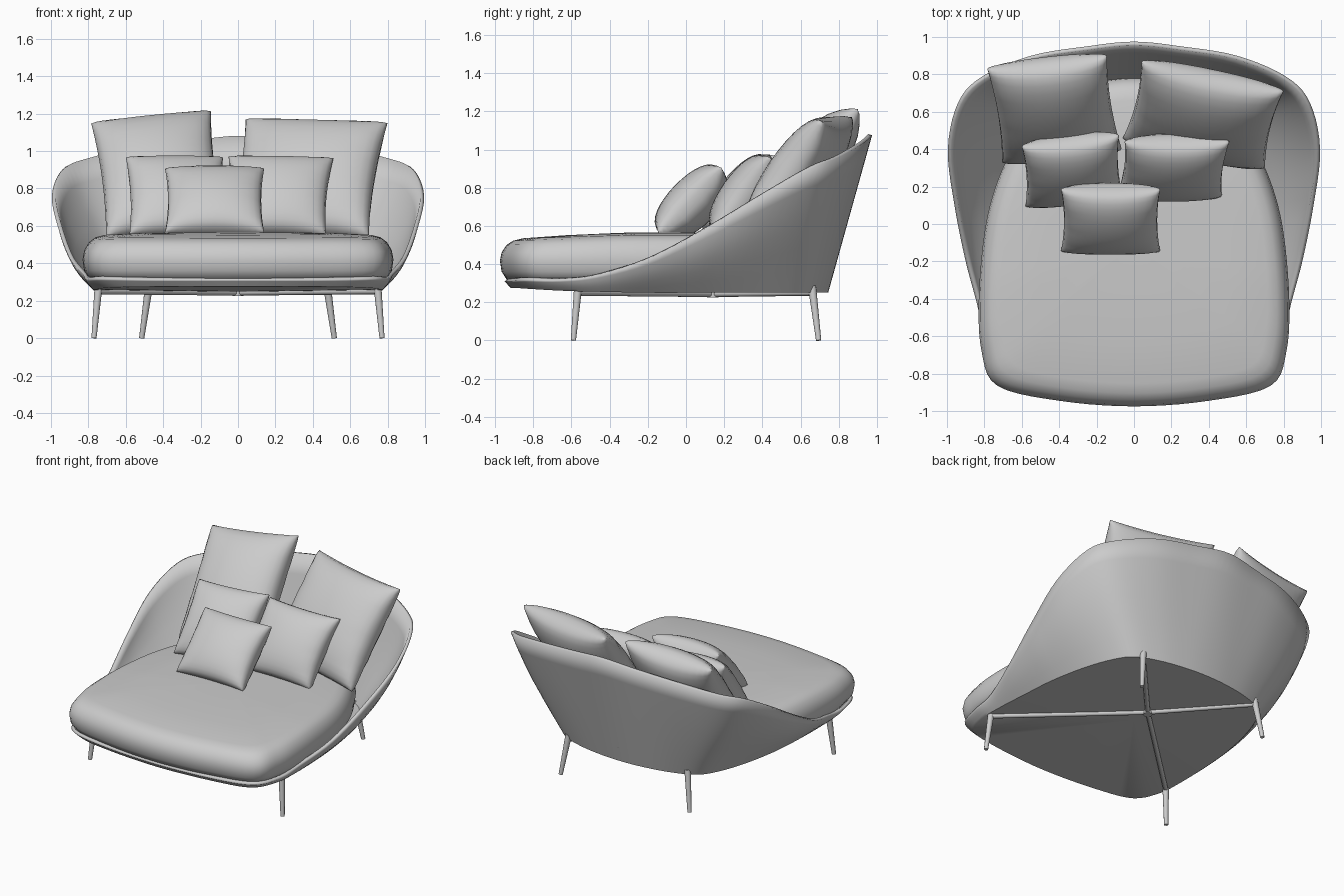
import bpy, bmesh, math
from mathutils import Vector, Matrix

cube = bpy.data.objects.get("Cube")
if cube:
    bpy.data.objects.remove(cube)

grey = bpy.data.materials.new("soft_grey")
grey.use_nodes = True
grey.diffuse_color = (0.6, 0.6, 0.6, 1)
grey.node_tree.nodes["Principled BSDF"].inputs["Base Color"].default_value = grey.diffuse_color


def finish(name, bm, angle=40):
    """Turn a bmesh into a smooth shaded grey object."""
    bmesh.ops.recalc_face_normals(bm, faces=bm.faces)
    mesh = bpy.data.meshes.new(name)
    bm.to_mesh(mesh)
    bm.free()
    mesh.materials.append(grey)
    obj = bpy.data.objects.new(name, mesh)
    bpy.context.collection.objects.link(obj)
    bpy.ops.object.select_all(action="DESELECT")
    obj.select_set(True)
    bpy.context.view_layer.objects.active = obj
    bpy.ops.object.shade_smooth_by_angle(angle=math.radians(angle))
    return obj


def mirrored_loop(half, steps=5):
    """Mirror a front-to-back half outline and smooth it into a closed loop."""
    right = [Vector(p) for p in half]
    pts = right + [Vector((-p.x, p.y, p.z)) for p in right[-2:0:-1]]
    out, n = [], len(pts)
    for i in range(n):
        a, b, c, d = (pts[(i + k - 1) % n] for k in range(4))
        for s in range(steps):
            t = s / steps
            out.append(b + 0.5 * t * (c - a + t * (2 * a - 5 * b + 4 * c - d
                                                   + t * (3 * (b - c) + d - a))))
    return out


def loft(bm, rings):
    """Skin closed rings of equal length; return the vertex rings."""
    rows = [[bm.verts.new(p) for p in ring] for ring in rings]
    for low, high in zip(rows, rows[1:]):
        for i in range(len(low)):
            j = (i + 1) % len(low)
            bm.faces.new((low[i], low[j], high[j], high[i]))
    return rows


def fan(bm, row, centre):
    hub = bm.verts.new(centre)
    for i in range(len(row)):
        bm.faces.new((row[i], row[(i + 1) % len(row)], hub))


# Shell: sweeping rim lofted up from a narrower base
rim = mirrored_loop([
    (0, -.95, .31), (.45, -.92, .31), (.73, -.85, .315), (.81, -.66, .315),
    (.83, -.47, .34), (.9, -.2, .425), (.96, .1, .585), (.995, .4, .76),
    (.94, .65, .9), (.81, .79, .955), (.55, .9, 1.015), (.25, .95, 1.05), (0, .975, 1.075)])
base = mirrored_loop([
    (0, -.92, .275), (.42, -.89, .275), (.68, -.82, .27), (.76, -.64, .26),
    (.77, -.45, .255), (.76, -.2, .25), (.74, .05, .25), (.69, .3, .25),
    (.62, .5, .25), (.53, .63, .25), (.36, .70, .25), (.17, .735, .25), (0, .745, .25)])
bm = bmesh.new()
rings = []
for k in range(7):
    t = k / 6
    ring = []
    for b, r in zip(base, rim):
        p = b.lerp(r, t)
        # tall parts of the wall bulge outwards a little
        p.x *= 1 + .045 * min(1, 3 * (r.z - b.z)) * math.sin(math.pi * t)
        ring.append(p)
    rings.append(ring)
rows = loft(bm, rings)
fan(bm, rows[0], (0, 0, .25))
shell = finish("shell", bm)
solid = shell.modifiers.new("thickness", "SOLIDIFY")
solid.thickness = .022
solid.offset = -1

# Seat cushion: stacked scaled outlines with a rounded edge
outline = mirrored_loop([
    (0, -.975, 0), (.4, -.945, 0), (.73, -.865, 0), (.815, -.68, 0), (.83, -.4, 0),
    (.80, -.05, 0), (.74, .2, 0), (.64, .42, 0), (.51, .6, 0), (.3, .73, 0), (0, .785, 0)])
pivot = Vector((0, -.1, 0))
profile = [(.9, .30), (.96, .32), (.99, .36), (1, .42), (.99, .47),
           (.96, .515), (.92, .54), (.86, .552), (.6, .562), (.3, .565)]
rings = []
for scale, z in profile:
    ring = []
    for p in outline:
        q = pivot + (p - pivot) * scale
        q.z = z - max(0, z - .4) * max(0, -.3 - q.y) * .2
        ring.append(q)
    rings.append(ring)
bm = bmesh.new()
rows = loft(bm, rings)
fan(bm, rows[-1], (0, -.1, .565))
fan(bm, rows[0], (0, -.1, .30))
finish("seat_cushion", bm, 60)


def pillow(name, centre, across, up, front, back, n=16):
    """Stuffed pillow with pinched corners, spanned by its two edge vectors."""
    centre, across, up = Vector(centre), Vector(across) / 2, Vector(up) / 2
    normal = across.cross(up).normalized()
    bm = bmesh.new()
    for depth in (front, -back):
        grid = []
        for j in range(n + 1):
            row = []
            for i in range(n + 1):
                u = math.sin((i / n - .5) * math.pi)
                v = math.sin((j / n - .5) * math.pi)
                puff = max(0, (1 - u * u) * (1 - v * v)) ** .38
                x = u * (1 - .06 * (1 - v * v))
                y = v * (1 - .04 * (1 - u * u))
                # small creases running in from the side seams
                crease = 1 + .06 * math.sin(v * 13) * u ** 4
                row.append(bm.verts.new(centre + across * x + up * y
                                        + normal * depth * puff * crease))
            grid.append(row)
        for j in range(n):
            for i in range(n):
                bm.faces.new((grid[j][i], grid[j][i + 1], grid[j + 1][i + 1], grid[j + 1][i]))
    bmesh.ops.remove_doubles(bm, verts=bm.verts, dist=.0005)
    finish(name, bm, 60)


pillow("back_pillow_right", (-.425, .615, .875), (.64, .07, .065), (-.08, .5, .61), .155, .155)
pillow("back_pillow_left", (.37, .585, .855), (.76, -.16, -.02), (.1, .41, .61), .155, .15)
pillow("middle_pillow_right", (-.33, .285, .76), (.52, .06, 0), (-.02, .32, .41), .115, .14)
pillow("middle_pillow_left", (.21, .295, .76), (.56, 0, -.01), (.04, .29, .41), .115, .14)
pillow("front_pillow", (-.125, .02, .735), (.53, 0, 0), (0, .33, .34), .11, .15)


def rod(bm, start, end, r1, r2):
    start, end = Vector(start), Vector(end)
    d = end - start
    place = Matrix.Translation((start + end) / 2) @ d.to_track_quat("Z", "Y").to_matrix().to_4x4()
    bmesh.ops.create_cone(bm, cap_ends=True, segments=12, radius1=r1, radius2=r2,
                          depth=d.length, matrix=place)


# Splayed legs joined by crossing bars under the base
hub = (0, .14, .243)
for label, foot, top in (("front", (.77, -.59, 0), (.745, -.565, .285)),
                         ("rear", (.515, .695, 0), (.475, .66, .285))):
    for side, s in (("left", 1), ("right", -1)):
        bm = bmesh.new()
        rod(bm, (s * foot[0], foot[1], 0), (s * top[0], top[1], top[2]), .014, .022)
        rod(bm, (s * top[0], top[1], .25), hub, .016, .016)
        finish(f"{label}_leg_{side}", bm)
bm = bmesh.new()
rod(bm, (0, .14, .225), (0, .14, .26), .03, .03)
finish("leg_hub", bm)
